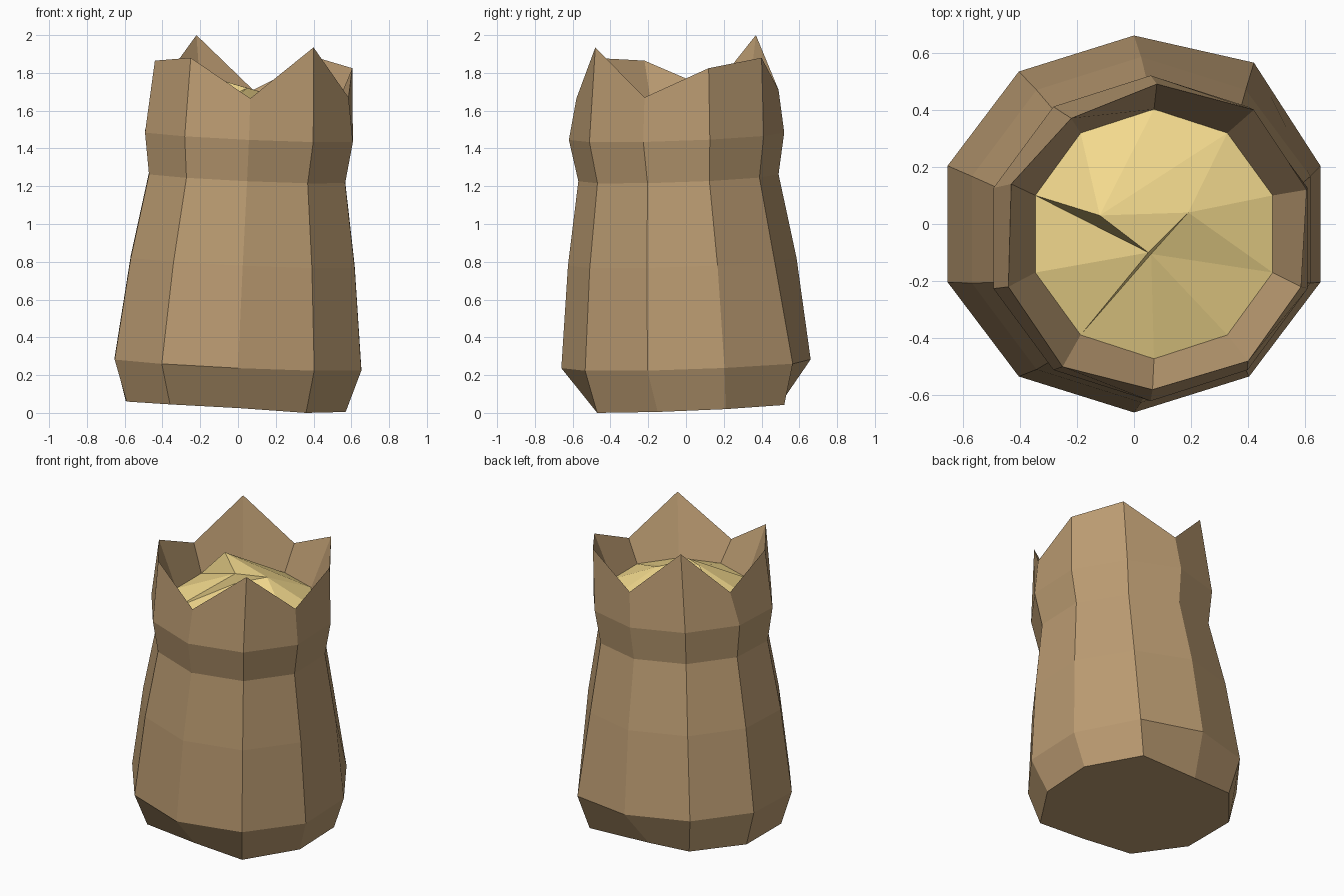
import bpy, bmesh, math

if "Cube" in bpy.data.objects:
    bpy.data.objects.remove(bpy.data.objects["Cube"])

N = 10  # sides of the sack; index 0 is the back, running towards +x


def ring(cx, cy, r, z, tilt=1.0, wide=1.03):
    """One slightly tilted ten-sided ring."""
    pts = []
    for k in range(N):
        a = math.pi / 2 - 2 * math.pi * k / N
        x, y = r * wide * math.cos(a), r * math.sin(a)
        pts.append((cx + x, cy + y, z + tilt * (-0.045 * x + 0.035 * y)))
    return pts


def material(name, color):
    m = bpy.data.materials.new(name)
    m.diffuse_color = (*color, 1)
    m.use_nodes = True
    m.node_tree.nodes["Principled BSDF"].inputs["Base Color"].default_value = m.diffuse_color
    return m


def make(name, verts, faces, mat):
    me = bpy.data.meshes.new(name)
    me.from_pydata(verts, [], faces)
    me.materials.append(mat)
    me.update()
    ob = bpy.data.objects.new(name, me)
    bpy.context.collection.objects.link(ob)
    return ob


cloth = material("sackcloth", (0.49, 0.325, 0.165))
grain_mat = material("grain", (0.90, 0.70, 0.27))

# Slumped base outline and ragged open rim
base = [(-0.07, 0.50, 0.05), (0.36, 0.52, 0.042), (0.575, 0.21, 0.02),
        (0.57, -0.15, 0.005), (0.36, -0.47, 0.0), (0.01, -0.48, 0.025),
        (-0.36, -0.46, 0.045), (-0.59, -0.18, 0.06), (-0.595, 0.20, 0.065),
        (-0.36, 0.48, 0.06)]
rim = [(0.08, 0.49, 1.71), (0.42, 0.40, 1.88), (0.605, 0.12, 1.825),
       (0.585, -0.22, 1.67), (0.40, -0.48, 1.935), (0.065, -0.58, 1.665),
       (-0.25, -0.50, 1.88), (-0.44, -0.22, 1.865), (-0.43, 0.14, 1.71),
       (-0.22, 0.37, 2.0)]
belly = ring(0.0, 0.0, 0.66, 0.26, wide=1.04)
belly[1] = (0.42, 0.565, 0.26)
fill_edge = ring(0.07, -0.035, 0.437, 1.54, 0, 1.0)

# Sack: base, belly, waist, neck, bulge, rim, then the inside wall to the grain
levels = [base,
          belly,
          ring(0.025, -0.02, 0.605, 0.80),
          ring(0.048, -0.04, 0.53, 1.245),
          ring(0.058, -0.05, 0.57, 1.465, wide=1.015),
          rim, fill_edge]
verts = [p for lv in levels for p in lv]
faces = [tuple(range(N))]
for i in range(len(levels) - 1):
    for k in range(N):
        a, b = i * N + k, i * N + (k + 1) % N
        faces.append((a, a + N, b + N, b))
make("sack", verts, faces, cloth)

# Grain: small peaks, each fanned out to part of the edge, with one low fold
peaks = [(-0.12, 0.03, 1.77), (0.19, 0.04, 1.68),
         (0.05, -0.10, 1.72), (0.06, -0.105, 1.66)]
A, B, C, D = range(N, N + 4)
faces = [(A, C, B), (C, D, B)]
for peak, start, end in [(A, 8, 11), (B, 1, 3), (D, 3, 6), (C, 6, 8)]:
    faces += [(peak, (k + 1) % N, k % N) for k in range(start, end)]
faces += [(A, B, 1), (B, D, 3), (D, C, 6), (C, A, 8)]
make("grain_fill", fill_edge + peaks, faces, grain_mat)

# Consistent outward normals
for ob in bpy.context.collection.objects:
    bm = bmesh.new()
    bm.from_mesh(ob.data)
    bmesh.ops.recalc_face_normals(bm, faces=bm.faces)
    if ob.name == "grain_fill" and sum(f.normal.z for f in bm.faces) < 0:
        bmesh.ops.reverse_faces(bm, faces=bm.faces)
    bm.to_mesh(ob.data)
    bm.free()
